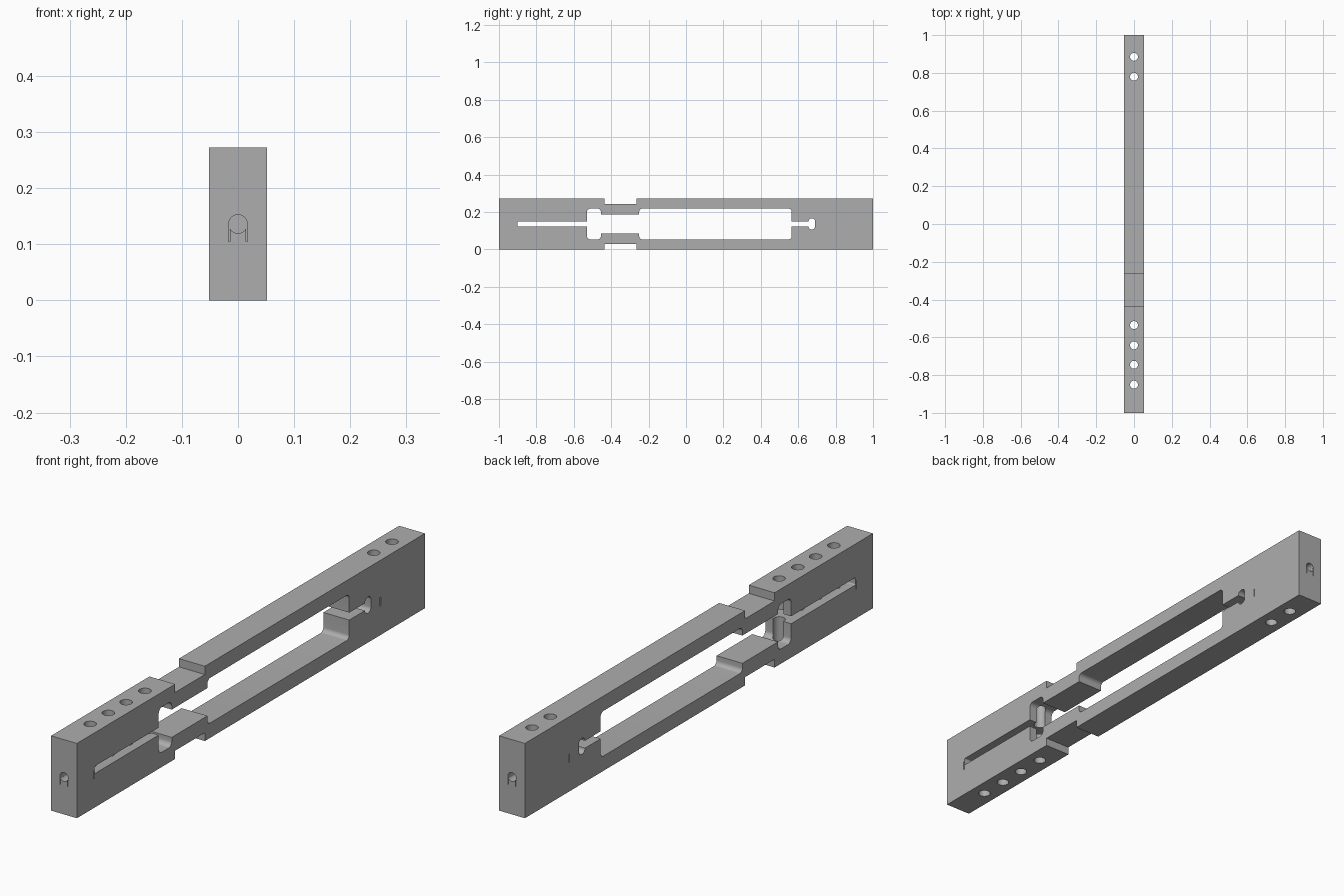
import bpy, bmesh, math
from mathutils import Matrix

if "Cube" in bpy.data.objects:
    bpy.data.objects.remove(bpy.data.objects["Cube"])

HALF_W, HEIGHT = 0.052, 0.272
MID = HEIGHT / 2

steel = bpy.data.materials.new("machined grey")
steel.use_nodes = True
GREY = (0.42, 0.42, 0.42, 1)
steel.diffuse_color = GREY
steel.node_tree.nodes["Principled BSDF"].inputs["Base Color"].default_value = GREY


def add_object(name, bm):
    bmesh.ops.recalc_face_normals(bm, faces=bm.faces)
    mesh = bpy.data.meshes.new(name)
    bm.to_mesh(mesh)
    bm.free()
    mesh.materials.append(steel)
    obj = bpy.data.objects.new(name, mesh)
    bpy.context.collection.objects.link(obj)
    return obj


def side_prism(name, y0, y1, z0, z1, r=0.0, x0=-0.1, x1=0.1):
    """Rounded rectangle in the side plane, extruded along x."""
    bm = bmesh.new()
    steps = 8 if r else 0
    corners = [(y1 - r, z1 - r), (y0 + r, z1 - r), (y0 + r, z0 + r), (y1 - r, z0 + r)]
    verts = []
    for i, (cy, cz) in enumerate(corners):
        for k in range(steps + 1):
            a = math.pi / 2 * (i + k / max(steps, 1))
            verts.append(bm.verts.new((x0, cy + r * math.cos(a), cz + r * math.sin(a))))
    face = bm.faces.new(verts)
    new = bmesh.ops.extrude_face_region(bm, geom=[face])["geom"]
    bmesh.ops.translate(bm, vec=(x1 - x0, 0, 0),
                        verts=[v for v in new if isinstance(v, bmesh.types.BMVert)])
    return add_object(name, bm)


def drill(name, y, z, r, length, along_y=False):
    bm = bmesh.new()
    m = Matrix.Translation((0, y, z))
    if along_y:
        m = m @ Matrix.Rotation(math.pi / 2, 4, "X")
    bmesh.ops.create_cone(bm, cap_ends=True, segments=32, radius1=r, radius2=r,
                          depth=length, matrix=m)
    return add_object(name, bm)


# Solid bar
bar = side_prism("flexure_bar", -1, 1, 0, HEIGHT, x0=-HALF_W, x1=HALF_W)

# Side openings: slots, relief pockets, neck and long window
cutters = [
    side_prism("front_slot_cut", -0.9, -0.5, 0.123, 0.150, 0.004),
    side_prism("front_pocket_cut", -0.53, -0.455, 0.054, 0.218, 0.018),
    side_prism("neck_cut", -0.49, -0.22, 0.086, 0.187),
    side_prism("long_window_cut", -0.25, 0.565, 0.054, 0.218, 0.016),
    side_prism("rear_slot_cut", 0.54, 0.67, 0.123, 0.150),
    side_prism("rear_relief_cut", 0.655, 0.69, 0.107, 0.166, 0.0165),
]

# Shallow steps above and below the neck
cutters += [
    side_prism("top_step_cut", -0.435, -0.265, 0.242, 0.4),
    side_prism("bottom_step_cut", -0.435, -0.265, -0.1, 0.030),
]

# Vertical mounting holes
for i, y in enumerate((-0.85, -0.745, -0.643, -0.535, 0.78, 0.885)):
    cutters.append(drill(f"mounting_hole_cut_{i}", y, MID, 0.021, 0.5))

# End bores with a thin slit hanging from each side
for end, y0, y1 in (("front", -1.1, -0.905), ("rear", 0.745, 1.1)):
    cutters.append(drill(end + "_bore_cut", (y0 + y1) / 2, MID, 0.0165, y1 - y0, True))
    for x in (-0.0155, 0.0155):
        cutters.append(side_prism(end + "_slit_cut", y0, y1, 0.105, 0.137,
                                  x0=x - 0.0013, x1=x + 0.0013))

# Fine marks on both sides where the bores end
for y in (-0.904, 0.745):
    for x in (-HALF_W, HALF_W):
        cutters.append(side_prism("side_mark_cut", y - 0.002, y + 0.002, 0.105, 0.137,
                                  x0=x - 0.006, x1=x + 0.006))

# Apply every cut, then drop the cutters
for c in cutters:
    mod = bar.modifiers.new(c.name, "BOOLEAN")
    mod.operation, mod.solver, mod.object = "DIFFERENCE", "EXACT", c
bpy.context.view_layer.update()
graph = bpy.context.evaluated_depsgraph_get()
result = bpy.data.meshes.new_from_object(bar.evaluated_get(graph))
bar.modifiers.clear()
bar.data = result
for c in cutters:
    bpy.data.objects.remove(c)

# Smooth the curved walls, keep machined edges crisp
bpy.ops.object.select_all(action="DESELECT")
bar.select_set(True)
bpy.context.view_layer.objects.active = bar
bpy.ops.object.shade_smooth_by_angle(angle=math.radians(30))
